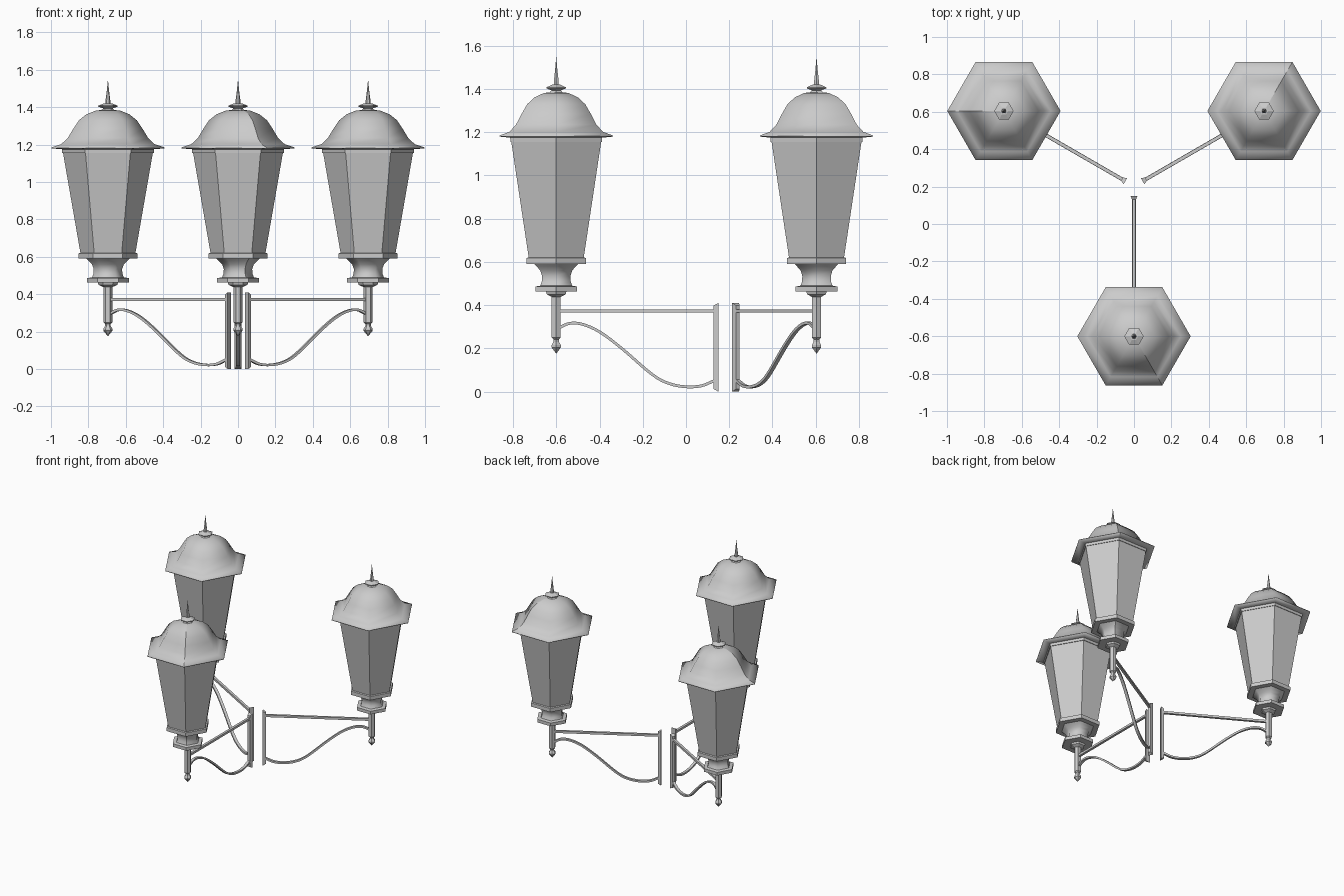
import bpy, bmesh, math
from mathutils import Vector

cube = bpy.data.objects.get("Cube")
if cube:
    bpy.data.objects.remove(cube, do_unlink=True)

CENTRE = Vector((0, 0.2025, 0))
REACH = 0.803                      # hub centre to lamp axis
ARMS = {"left": 30, "right": 150, "front": -90}

metal = bpy.data.materials.new("light_grey_metal")
metal.use_nodes = True
GREY = (0.6, 0.6, 0.6, 1)
metal.diffuse_color = GREY
metal.node_tree.nodes["Principled BSDF"].inputs["Base Color"].default_value = GREY


def place(name, bm, smooth=False):
    """Make one mesh and stand it on all three arms."""
    mesh = bpy.data.meshes.new(name)
    for f in bm.faces:
        f.smooth = smooth
    bm.to_mesh(mesh)
    bm.free()
    mesh.materials.append(metal)
    for side, angle in ARMS.items():
        ob = bpy.data.objects.new(f"{side}_{name}", mesh)
        ob.location = CENTRE
        ob.rotation_euler.z = math.radians(angle)
        bpy.context.collection.objects.link(ob)


def hex_lathe(name, profile, smooth=False):
    """Six-sided turning about the lamp axis, with an open seam at one corner."""
    bm = bmesh.new()
    cols = []
    for i in range(7):
        a = math.radians(30 + 60 * i)
        cols.append([bm.verts.new((REACH + r * math.cos(a), r * math.sin(a), z))
                     for r, z in profile])
    for a, b in zip(cols, cols[1:]):
        for k in range(len(profile) - 1):
            bm.faces.new((a[k], b[k], b[k + 1], a[k + 1]))
    bmesh.ops.dissolve_degenerate(bm, dist=1e-5, edges=bm.edges)
    place(name, bm, smooth)


def sweep(name, path, width, height):
    """Rectangular bar along a path in the arm's x-z plane."""
    bm = bmesh.new()
    rings = []
    for i, p in enumerate(path):
        t = (path[min(i + 1, len(path) - 1)] - path[max(i - 1, 0)]).normalized()
        n = Vector((-t.z, 0, t.x)) * height / 2
        s = Vector((0, width / 2, 0))
        rings.append([bm.verts.new(p + v) for v in (n + s, n - s, -n - s, s - n)])
    for a, b in zip(rings, rings[1:]):
        for k in range(4):
            j = (k + 1) % 4
            bm.faces.new((a[k], a[j], b[j], b[k]))
    bm.faces.new(rings[0])
    bm.faces.new(rings[-1])
    bmesh.ops.recalc_face_normals(bm, faces=bm.faces)
    place(name, bm)


def smooth_path(points, steps=4):
    """Catmull-Rom curve through (x, z) points."""
    p = [Vector((x, 0, z)) for x, z in points]
    p = [2 * p[0] - p[1]] + p + [2 * p[-1] - p[-2]]
    out = []
    for a, b, c, d in zip(p, p[1:], p[2:], p[3:]):
        for k in range(steps):
            t = k / steps
            out.append(0.5 * (2 * b + (c - a) * t + (2 * a - 5 * b + 4 * c - d) * t * t
                              + (3 * b - a - 3 * c + d) * t ** 3))
    return out + [p[-2]]


# Lantern
hex_lathe("roof", [(0.245, 1.175), (0.303, 1.18), (0.303, 1.185), (0.25, 1.202),
                   (0.215, 1.235), (0.185, 1.285), (0.155, 1.33), (0.115, 1.362),
                   (0.065, 1.382), (0.0, 1.388)], True)
hex_lathe("lantern_body", [(0, 0.62), (0.147, 0.62), (0.24, 1.155), (0.245, 1.155),
                           (0.246, 1.18), (0, 1.18)])
hex_lathe("bottom_band", [(0, 0.59), (0.158, 0.59), (0.158, 0.618), (0.145, 0.622), (0, 0.622)])
hex_lathe("neck", [(0.086, 0.488), (0.077, 0.51), (0.076, 0.535), (0.085, 0.56),
                   (0.105, 0.58), (0.118, 0.592)], True)
hex_lathe("base_collar", [(0, 0.462), (0.112, 0.462), (0.112, 0.486), (0.086, 0.49), (0, 0.49)])

# Finial on the roof
hex_lathe("finial_disc", [(0.04, 1.38), (0.025, 1.394), (0.052, 1.403), (0.052, 1.408),
                          (0.022, 1.42), (0, 1.422)])
hex_lathe("finial_spike", [(0.013, 1.418), (0.013, 1.435), (0.006, 1.49), (0, 1.55)])

# Post under the lantern, ending in a point
hex_lathe("post", [(0.055, 0.464), (0.05, 0.45), (0.024, 0.438), (0.024, 0.25),
                   (0.015, 0.242), (0.015, 0.23), (0.025, 0.215), (0.025, 0.205), (0, 0.175)])

# Bracket: straight bar, curled brace and wall plate
sweep("top_bar", [Vector((0.07, 0, 0.373)), Vector((REACH, 0, 0.373))], 0.018, 0.016)
sweep("curved_brace", smooth_path([(0.073, 0.05), (0.13, 0.027), (0.2, 0.022), (0.28, 0.037),
                                   (0.36, 0.08), (0.5, 0.2), (0.6, 0.275), (0.68, 0.311),
                                   (0.74, 0.316), (0.79, 0.295)]), 0.02, 0.013)

bm = bmesh.new()
outer = [(0.053, y, z) for y, z in ((-0.018, 0), (0.018, 0), (0.018, 0.41), (-0.018, 0.41))]
inner = [(0.075, y, z) for y, z in ((-0.01, 0.012), (0.01, 0.012), (0.01, 0.398), (-0.01, 0.398))]
bmesh.ops.convex_hull(bm, input=[bm.verts.new(c) for c in outer + inner])
place("wall_plate", bm)
